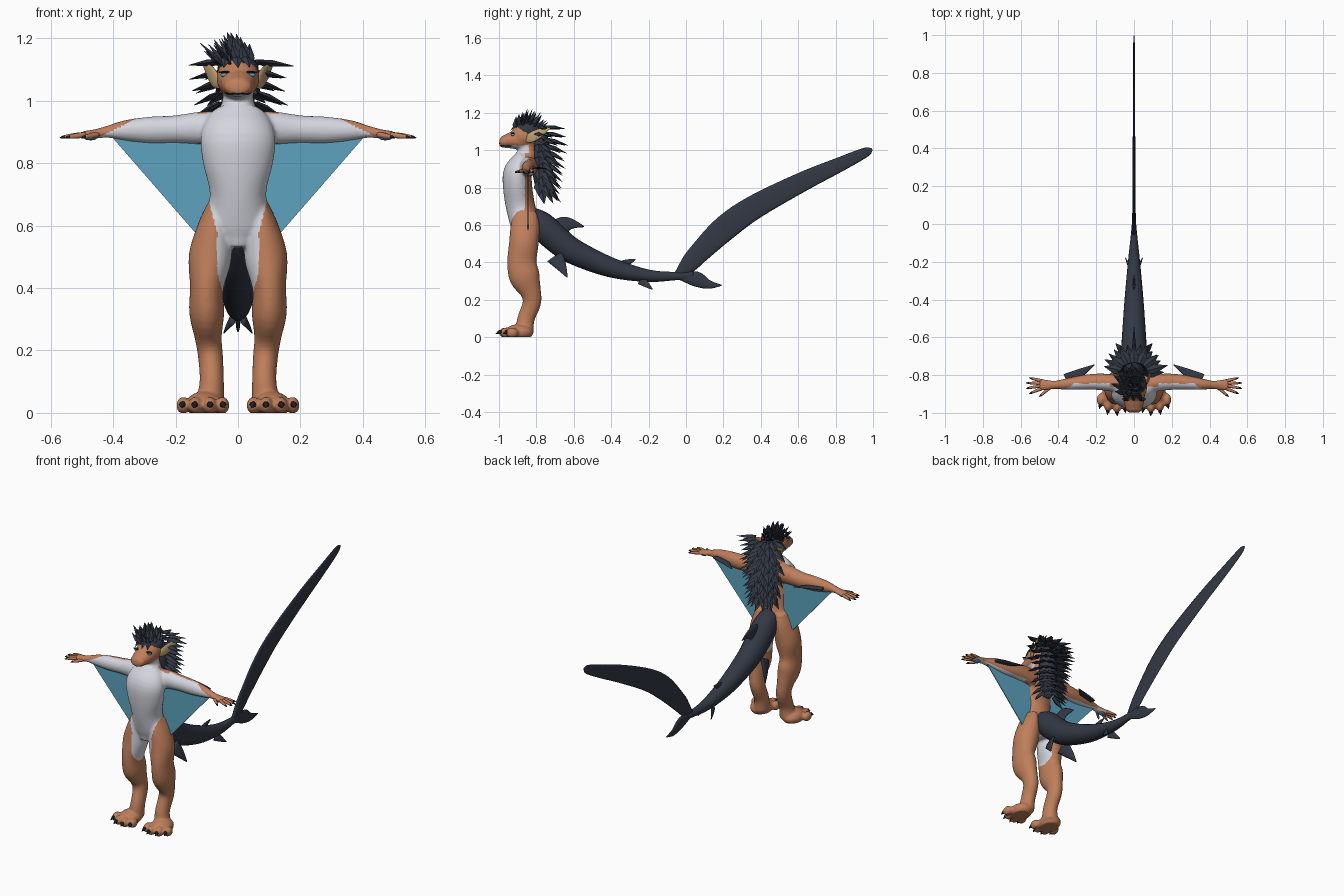
import bpy, bmesh, math, random
from mathutils import Vector, Matrix

random.seed(4)
cube = bpy.data.objects.get("Cube")
if cube:
    bpy.data.objects.remove(cube)

X, Y, Z = Vector((1, 0, 0)), Vector((0, 1, 0)), Vector((0, 0, 1))


def material(name, r, g, b):
    m = bpy.data.materials.new(name)
    m.use_nodes = True
    m.diffuse_color = (r, g, b, 1)
    m.node_tree.nodes["Principled BSDF"].inputs["Base Color"].default_value = (r, g, b, 1)
    return m


ORANGE = material("orange fur", .52, .21, .105)
WHITE = material("white fur", .66, .67, .73)
DARK = material("dark slate", .032, .04, .058)
BLACK = material("claw black", .012, .013, .017)
TEAL = material("teal membrane", .11, .37, .52)
TAN = material("ear tan", .52, .36, .17)


def refine(pts, steps):
    """Smooth a list of (x, y, z, radius a, radius b) rings."""
    p = [Vector(q) for q in pts]
    p = [p[0] * 2 - p[1]] + p + [p[-1] * 2 - p[-2]]
    out = []
    for a, b, c, d in zip(p, p[1:], p[2:], p[3:]):
        for i in range(steps):
            t = i / steps
            out.append((b * 2 + (c - a) * t + (a * 2 - b * 5 + c * 4 - d) * t ** 2
                        + (b * 3 - a - c * 3 + d) * t ** 3) * .5)
    return out + [p[-2]]


def loft(bm, pts, side, n=20, steps=4):
    """Closed tube of elliptic rings; radius a lies along side."""
    rings, pts = [], refine(pts, steps)
    pos = [Vector(p[:3]) for p in pts]
    for i, p in enumerate(pts):
        t = (pos[min(i + 1, len(pos) - 1)] - pos[max(i - 1, 0)]).normalized()
        u = (side - t * side.dot(t)).normalized()
        v = t.cross(u)
        ra, rb = max(p[3], .0008), max(p[4], .0008)
        rings.append([bm.verts.new(pos[i] + u * ra * math.cos(k * math.tau / n)
                                   + v * rb * math.sin(k * math.tau / n)) for k in range(n)])
    for a, b in zip(rings, rings[1:]):
        for k in range(n):
            bm.faces.new((a[k], a[(k + 1) % n], b[(k + 1) % n], b[k]))
    bm.faces.new(rings[0])
    bm.faces.new(rings[-1])


def ball(bm, centre, radii, n=20):
    m = Matrix.Translation(centre) @ Matrix.Diagonal((*radii, 1))
    bmesh.ops.create_uvsphere(bm, u_segments=n, v_segments=n // 2 + 2, radius=1, matrix=m)


def spike(bm, base, d, length, width, flat=.4, n=4):
    """Leaf-shaped lock or claw."""
    base, d = Vector(base), Vector(d).normalized()
    side = d.cross(Z if abs(d.z) < .9 else Y)
    rings = [(*(base + d * length * f), width * w, width * w * flat)
             for f, w in ((0, .6), (.35, 1), (1, .02))]
    loft(bm, rings, side, n, 1)


def make(name, bm, mats, rule=None, smooth=True):
    bmesh.ops.recalc_face_normals(bm, faces=bm.faces)
    bm.normal_update()
    for f in bm.faces:
        f.smooth = smooth
        if rule:
            f.material_index = rule(f.calc_center_median(), f.normal)
    me = bpy.data.meshes.new(name)
    bm.to_mesh(me)
    bm.free()
    for m in mats:
        me.materials.append(m)
    ob = bpy.data.objects.new(name, me)
    bpy.context.collection.objects.link(ob)
    return ob


# Body: torso, head, limbs and feet fused into one skin
bm = bmesh.new()
loft(bm, [(0, -.86, .53, .05, .06), (0, -.86, .6, .105, .078), (0, -.885, .7, .09, .078),
          (0, -.9, .8, .112, .078), (0, -.9, .88, .12, .076), (0, -.87, .94, .1, .06),
          (0, -.85, .97, .067, .054), (0, -.85, 1, .05, .05), (0, -.855, 1.06, .05, .05)], X, 32)
ball(bm, (0, -.865, 1.073), (.069, .075, .066), 28)
loft(bm, [(0, -.87, 1.055, .062, .055), (0, -.93, 1.052, .056, .045), (0, -.965, 1.046, .048, .035),
          (0, -.987, 1.044, .042, .029), (0, -.998, 1.045, .026, .016)], X, 24)
TOES = ((.05, -.95), (.09, -.967), (.137, -.96), (.175, -.93))
for s in (-1, 1):
    loft(bm, [(s * .068, -.86, .67, .03, .06), (s * .075, -.86, .6, .053, .077),
              (s * .089, -.867, .5, .069, .079), (s * .1, -.878, .4, .054, .078),
              (s * .1, -.862, .32, .056, .082), (s * .095, -.83, .24, .043, .056),
              (s * .088, -.825, .18, .04, .049), (s * .084, -.855, .1, .039, .046),
              (s * .09, -.865, .03, .046, .05)], X, 24)
    loft(bm, [(s * .06, -.85, .91, .05, .055), (s * .12, -.84, .912, .046, .053),
              (s * .2, -.835, .908, .043, .045), (s * .28, -.84, .906, .038, .043),
              (s * .36, -.848, .905, .03, .033), (s * .42, -.852, .9, .022, .019),
              (s * .46, -.852, .893, .028, .015), (s * .5, -.85, .89, .032, .012)], Y, 24)
    ball(bm, (s * .107, -.893, .026), (.062, .078, .043))
    for x, y in TOES:
        ball(bm, (s * x, y, .024), (.023, .034, .028), 14)
body = make("body", bm, [ORANGE])
remesh = body.modifiers.new("fuse", "REMESH")
remesh.mode = "VOXEL"
remesh.voxel_size = .006
bpy.context.view_layer.update()
dg = bpy.context.evaluated_depsgraph_get()
fused = bpy.data.meshes.new_from_object(body.evaluated_get(dg))
bpy.data.objects.remove(body)
bm = bmesh.new()
bm.from_mesh(fused)
for _ in range(4):
    bmesh.ops.smooth_vert(bm, verts=bm.verts, factor=.5, use_axis_x=True, use_axis_y=True, use_axis_z=True)
for v in bm.verts:
    v.co.z = max(v.co.z, 0)


def coat(c, n):
    """White front and inner thighs, orange back, dark mouth line."""
    x, y, z = abs(c.x), c.y, c.z
    if z > .985 and x < .1:
        if y < -.935 and 1.019 < z < 1.026:
            return 2
        return int(z < 1.026 and y < -.84)
    if x > .13 and z > .8:
        if x > .41 - (z - .9) * 2:
            return int(n.z < -.6)
        return int(y < -.845 + max(0, .9 - z))
    if z > .69:
        return int(y < -.862)
    if z < .385:
        return 0
    if z < .56:
        return int(x < .067 - max(0, .45 - z) * .3 and y < -.81)
    return int(x < .062 + (z - .56) * .26 and y < -.865)


make("body", bm, [ORANGE, WHITE, BLACK], coat)

# Tail with its tall swept end fin
bm = bmesh.new()
loft(bm, [(0, -.86, .67, .04, .04), (0, -.78, .605, .068, .072), (0, -.7, .53, .07, .074),
          (0, -.6, .457, .064, .068), (0, -.4, .372, .05, .053), (0, -.2, .328, .032, .033),
          (0, -.05, .327, .016, .022), (0, .04, .33, .008, .025)], X, 24)
make("tail", bm, [DARK])
bm = bmesh.new()
loft(bm, [(0, -.05, .335, .01, .015), (0, .01, .385, .011, .045), (0, .07, .45, .009, .055),
          (0, .207, .582, .008, .068), (0, .367, .696, .007, .064), (0, .625, .832, .006, .052),
          (0, .82, .922, .005, .039), (0, .96, .988, .004, .026), (0, .996, 1.004, .002, .006)], X, 12)
loft(bm, [(0, -.06, .332, .01, .014), (0, .05, .312, .009, .04), (0, .12, .282, .006, .024),
          (0, .19, .277, .002, .003)], X, 12)
make("tail_end_fin", bm, [DARK])

# Fins along the tail
bm = bmesh.new()
loft(bm, [(0, -.7, .54, .016, .075), (0, -.655, .595, .011, .052), (0, -.61, .605, .007, .027),
          (0, -.545, .591, .002, .003)], X, 12)
loft(bm, [(0, -.355, .365, .012, .04), (0, -.32, .395, .007, .022), (0, -.27, .416, .002, .003)], X, 10)
for s in (-1, 1):
    loft(bm, [(s * .045, -.7, .43, .01, .05), (s * .075, -.665, .375, .007, .028),
              (s * .096, -.635, .32, .002, .003)], X, 10)
    loft(bm, [(s * .015, -.24, .305, .008, .028), (s * .032, -.21, .28, .005, .016),
              (s * .045, -.18, .256, .002, .003)], X, 10)
make("tail_fins", bm, [DARK])

for s, word in ((1, "left"), (-1, "right")):
    # Wing membrane between arm and hip
    bm = bmesh.new()
    edge = ((.08, .87), (.28, .89), (.405, .885), (.135, .575), (.085, .6), (.07, .72))
    bm.faces.new([bm.verts.new((s * x, -.845, z)) for x, z in edge])
    wing = make(word + "_wing", bm, [TEAL], None, False)
    mod = wing.modifiers.new("thickness", "SOLIDIFY")
    mod.thickness, mod.offset = .005, 0

    # Elbow fin
    bm = bmesh.new()
    loft(bm, [(s * .36, -.826, .905, .007, .035), (s * .31, -.805, .905, .006, .032),
              (s * .26, -.775, .903, .004, .018), (s * .21, -.746, .9, .002, .003)], Z, 10)
    make(word + "_elbow_fin", bm, [DARK])

    # Fingers, thumb and their claws
    fingers, claws, pads = bmesh.new(), bmesh.new(), bmesh.new()
    for root, tip in (((.49, -.872), (.54, -.892)), ((.495, -.857), (.556, -.868)),
                      ((.495, -.843), (.556, -.842)), ((.49, -.83), (.54, -.818)),
                      ((.45, -.87), (.49, -.905))):
        a, b = Vector((s * root[0], root[1], .891)), Vector((s * tip[0], tip[1], .884))
        loft(fingers, [(*a, .009, .009), (*a.lerp(b, .5), .008, .009), (*b, .006, .006)], Y + X * .3, 10)
        spike(claws, b - (b - a) * .06 + Z * .001, b - a - Z * .008, .02, .006, 1, 6)
    ball(pads, (s * .472, -.852, .879), (.02, .02, .006), 12)
    make(word + "_fingers", fingers, [ORANGE])
    make(word + "_hand_pad", pads, [TEAL])

    # Toe claws
    for x, y in TOES:
        spike(claws, (s * x, y - .02, .032), (s * (x - .1) * 4, -1, -.5), .034, .011, 1, 8)
    make(word + "_claws", claws, [BLACK])

    # Ear with tan inside
    bm = bmesh.new()
    thin = Vector((s * .9, -.42, 0))
    loft(bm, [(s * .055, -.855, 1.052, .008, .015), (s * .072, -.83, 1.066, .008, .027),
              (s * .09, -.785, 1.09, .006, .025), (s * .113, -.725, 1.12, .002, .003)], thin, 14)
    make(word + "_ear", bm, [ORANGE, TAN], lambda c, n: int(n.dot(thin) > .1))

    # Eye with dark lid line
    bm = bmesh.new()
    ball(bm, (s * .042, -.926, 1.083), (.015, .01, .008), 14)
    ball(bm, (s * .042, -.927, 1.091), (.021, .01, .004), 14)
    make(word + "_eye", bm, [TEAL, BLACK], lambda c, n: int(c.z > 1.0875 or abs(c.x) < .038))

# Mane of overlapping locks down the neck and back
bm = bmesh.new()
ball(bm, (0, -.775, .95), (.055, .05, .18))
ball(bm, (0, -.845, 1.103), (.066, .07, .047))
for i in range(11):
    z, w = 1.125 - .033 * i, .072 - .003 * i
    for j in range(-3, 4):
        a = (j + .5 * (i % 2)) * .44
        out = Vector((math.sin(a), math.cos(a), 0))
        base = Vector((w * out.x, -.79 + .055 * out.y, z))
        spike(bm, base, out * .8 - Z * (.1 + .08 * i), random.uniform(.085, .115), .026)

# Crest swept up and to one side, with a short fringe
for i in range(34):
    a, r = i * 2.4, math.sqrt((i + .5) / 34)
    x, y = .052 * r * math.cos(a) - .008, .068 * r * math.sin(a)
    d = (x * 9 - .25, y * 7 + .35, 1 - .4 * r)
    spike(bm, (x, y - .85, 1.142 - .03 * r * r), d, random.uniform(.055, .085) - x * .3, .018)
for x, dx in ((-.035, -.2), (-.005, .1), (.022, .3)):
    spike(bm, (x, -.9, 1.145), (dx, -.7, -.75), .055, .017)
make("mane", bm, [DARK], None, False)
